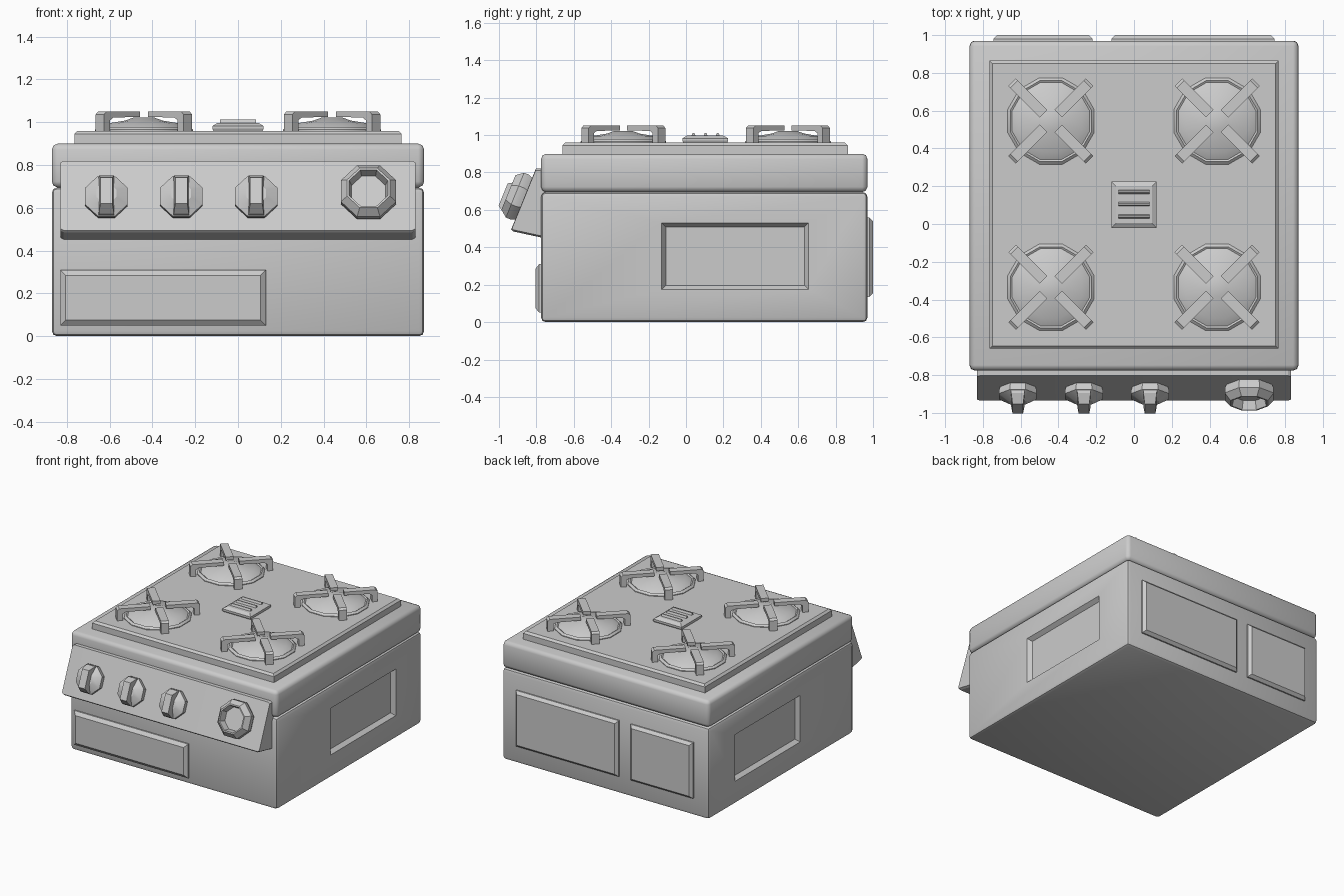
import bpy, bmesh
from math import sin, cos, pi, radians
from mathutils import Vector

if "Cube" in bpy.data.objects:
    bpy.data.objects.remove(bpy.data.objects["Cube"])


def finish(name, bm, angle):
    bmesh.ops.recalc_face_normals(bm, faces=bm.faces)
    me = bpy.data.meshes.new(name)
    bm.to_mesh(me)
    bm.free()
    ob = bpy.data.objects.new(name, me)
    bpy.context.collection.objects.link(ob)
    smooth(ob, angle)
    return ob


def smooth(ob, angle):
    ob.data.shade_smooth()
    ob.data.set_sharp_from_angle(angle=radians(angle))


def loft(name, rings, angle=25, bevel=0.0):
    """Skin equal-length point rings and cap both ends."""
    bm = bmesh.new()
    vs = [[bm.verts.new(p) for p in r] for r in rings]
    n = len(rings[0])
    for a, b in zip(vs, vs[1:]):
        for i in range(n):
            j = (i + 1) % n
            bm.faces.new((a[i], a[j], b[j], b[i]))
    bm.faces.new(vs[0][::-1])
    bm.faces.new(vs[-1])
    if bevel:
        bmesh.ops.bevel(bm, geom=bm.edges[:], offset=bevel, segments=1,
                        profile=0.5, affect='EDGES')
    return finish(name, bm, angle)


def rect(a0, a1, b0, b1, place):
    return [place(a, b) for a, b in ((a0, b0), (a1, b0), (a1, b1), (a0, b1))]


def box(name, x0, x1, y0, y1, z0, z1, bevel=0.0, segs=1, angle=50):
    rings = [rect(x0, x1, y0, y1, lambda a, b, z=z: (a, b, z)) for z in (z0, z1)]
    ob = loft(name, rings, angle)
    if bevel:
        bm = bmesh.new()
        bm.from_mesh(ob.data)
        bmesh.ops.bevel(bm, geom=bm.edges[:], offset=bevel, segments=segs,
                        profile=0.5, affect='EDGES')
        bm.to_mesh(ob.data)
        bm.free()
        ob.data.update()
        for e in ob.data.edges:
            e.use_edge_sharp = False
        smooth(ob, angle)
    return ob


def pad(name, a0, a1, b0, b1, levels, place):
    """Rectangular frustum: levels are (inset, offset along the normal)."""
    return loft(name, [rect(a0 + i, a1 - i, b0 + i, b1 - i,
                            lambda a, b, d=d: place(a, b, d)) for i, d in levels])


# Body with a recessed panel on each side
body = box("body", -0.87, 0.87, -0.775, 0.97, 0, 0.695, 0.025, 2)
for s in (-1, 1):
    cut = pad("side_cutter", -0.13, 0.655, 0.175, 0.53,
              [(-0.007, 0.88), (0.022, 0.84)], lambda a, b, d: (s * d, a, b))
    cut.hide_render = True
    m = body.modifiers.new("recess", 'BOOLEAN')
    m.object, m.operation, m.solver = cut, 'DIFFERENCE', 'EXACT'
    bpy.context.view_layer.objects.active = body
    bpy.ops.object.modifier_apply(modifier=m.name)
    bpy.data.objects.remove(cut)
smooth(body, 30)

# Upper slab and cooktop plate
box("upper_slab", -0.87, 0.87, -0.775, 0.97, 0.695, 0.90, 0.028, 2)
pad("cooktop_plate", -0.765, 0.765, -0.66, 0.865,
    [(0, 0.89), (0, 0.945), (0.015, 0.96)], lambda a, b, d: (a, b, d))

# Raised front and back panels
pad("front_panel", -0.83, 0.13, 0.05, 0.31, [(0, -0.76), (0, -0.785), (0.025, -0.805)],
    lambda a, b, d: (a, d, b))
for name, x0, x1 in (("back_panel_wide", -0.12, 0.745), ("back_panel_small", -0.745, -0.22)):
    pad(name, x0, x1, 0.135, 0.56, [(0, 0.96), (0, 0.98), (0.02, 1.0)],
        lambda a, b, d: (a, d, b))

# Sloped control panel
profile = [(-0.74, 0.82), (-0.803, 0.82), (-0.935, 0.495), (-0.925, 0.485), (-0.74, 0.445)]
cy, cz = -0.83, 0.64
loft("control_panel",
     [[(x, cy + (y - cy) * k, cz + (z - cz) * k) for y, z in profile]
      for x, k in ((-0.83, 0.95), (-0.815, 1), (0.815, 1), (0.83, 0.95))])

# Knobs and dial, placed in the panel's own plane
U = Vector((1, 0, 0))
V = Vector((0, 0.376, 0.926))
N = Vector((0, -0.926, 0.376))


def on_panel(x, z):
    o = Vector((x, -0.803 - 0.132 * (0.82 - z) / 0.325, z))
    return lambda a, b, h: o + U * a + V * b + N * h


def octagon(r, h, place):
    return [place(r * cos(pi / 8 + i * pi / 4), r * sin(pi / 8 + i * pi / 4), h)
            for i in range(8)]


for i, x in enumerate((-0.615, -0.265, 0.085)):
    P = on_panel(x, 0.64)
    loft(f"knob_{i + 1}", [octagon(r, h, P) for r, h in
                           ((0.095, -0.02), (0.108, 0.02), (0.108, 0.04), (0.05, 0.075))])
    loft(f"knob_grip_{i + 1}",
         [rect(-w, w, -l, l, lambda a, b, h=h: P(a, b, h))
          for w, l, h in ((0.037, 0.098, 0.03), (0.035, 0.095, 0.06), (0.028, 0.065, 0.11))])
P = on_panel(0.61, 0.66)
loft("dial", [octagon(r, h, P) for r, h in
              ((0.12, -0.02), (0.14, 0.02), (0.14, 0.05), (0.108, 0.088),
               (0.098, 0.088), (0.085, 0.04))])

# Four burners, each with a crossed pan support
burner = [(0.237, 0.95), (0.237, 0.965), (0.222, 0.978), (0.212, 0.972), (0.17, 0.995),
          (0.09, 1.008), (0.05, 1.022)]
arm = [(0.055, 1.05), (0.275, 1.05), (0.29, 1.037), (0.29, 0.955), (0.25, 0.955),
       (0.25, 1.01), (0.23, 1.022), (0.055, 1.025)]
count = 12
for bx in (-0.44, 0.44):
    for by in (-0.335, 0.545):
        loft("burner", [[(bx + r * cos((i + 0.5) * 2 * pi / count),
                          by + r * sin((i + 0.5) * 2 * pi / count), z)
                         for i in range(count)] for r, z in burner], 35)
        for k in range(4):
            c, s = cos(pi / 4 + k * pi / 2), sin(pi / 4 + k * pi / 2)
            loft("grate_arm", [[(bx + r * c - w * s, by + r * s + w * c, z)
                                for r, z in arm] for w in (-0.028, 0.028)])

# Centre vent with three ridges
pad("vent", -0.12, 0.12, -0.02, 0.225, [(0.01, 0.95), (0, 0.97), (0, 0.982), (0.025, 0.997)],
    lambda a, b, d: (a, b, d))
for y in (0.04, 0.105, 0.17):
    loft("vent_ridge", [[(x, y - 0.016, 0.985), (x, y + 0.016, 0.985),
                         (x, y + 0.004, 1.012), (x, y - 0.004, 1.012)]
                        for x in (-0.083, 0.083)])
